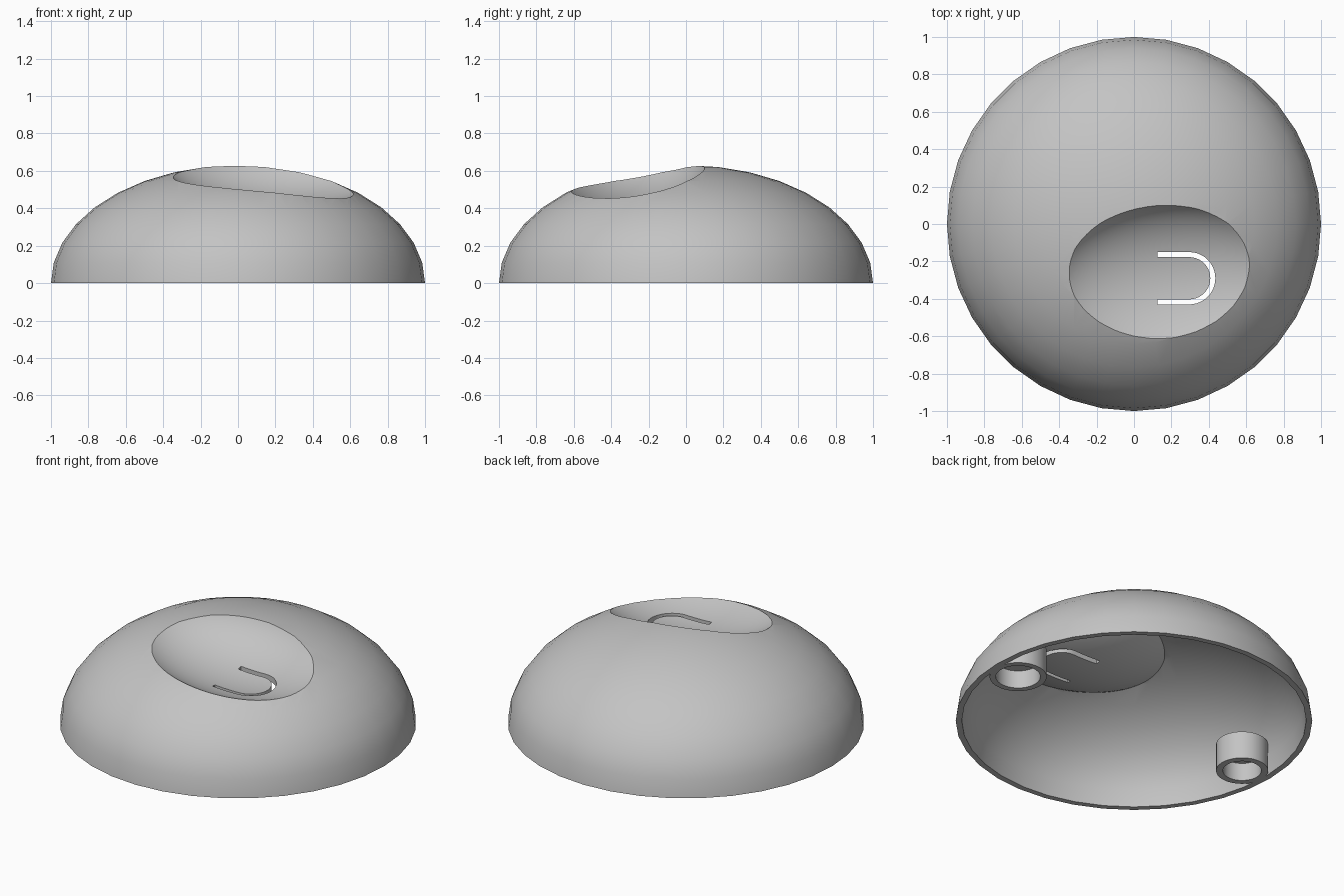
import bpy, bmesh
from math import pi, sin, cos, radians
from mathutils import Matrix, Vector

if "Cube" in bpy.data.objects:
    bpy.data.objects.remove(bpy.data.objects["Cube"], do_unlink=True)

WALL = 0.034
HEIGHT = 0.63

grey = bpy.data.materials.new("light_grey")
grey.use_nodes = True
grey.diffuse_color = (0.55, 0.55, 0.55, 1)
grey.node_tree.nodes["Principled BSDF"].inputs["Base Color"].default_value = (0.55, 0.55, 0.55, 1)


def to_object(name, bm):
    bmesh.ops.recalc_face_normals(bm, faces=bm.faces)
    mesh = bpy.data.meshes.new(name)
    bm.to_mesh(mesh)
    bm.free()
    mesh.materials.append(grey)
    obj = bpy.data.objects.new(name, mesh)
    bpy.context.collection.objects.link(obj)
    return obj


def half_dome(name, radius, height, drop=0.0):
    """Closed upper half of an ellipsoid, with an optional skirt below z = 0."""
    bm = bmesh.new()
    bmesh.ops.create_uvsphere(bm, u_segments=36, v_segments=18, radius=1)
    bmesh.ops.delete(bm, geom=[v for v in bm.verts if v.co.z < -0.01], context='VERTS')
    bmesh.ops.scale(bm, vec=(radius, radius, height), verts=bm.verts)
    rim = [e for e in bm.edges if e.is_boundary]
    if drop:
        new = bmesh.ops.extrude_edge_only(bm, edges=rim)["geom"]
        bmesh.ops.translate(bm, vec=(0, 0, -drop),
                            verts=[g for g in new if isinstance(g, bmesh.types.BMVert)])
        rim = [e for e in bm.edges if e.is_boundary]
    bmesh.ops.contextual_create(bm, geom=rim)
    return to_object(name, bm)


def ellipsoid(name, centre, radii):
    bm = bmesh.new()
    matrix = Matrix.Translation(centre) @ Matrix.Diagonal((*radii, 1))
    bmesh.ops.create_uvsphere(bm, u_segments=72, v_segments=48, radius=1, matrix=matrix)
    return to_object(name, bm)


def cylinder(name, x, y, radius, low, high):
    bm = bmesh.new()
    bmesh.ops.create_cone(bm, cap_ends=True, segments=36, radius1=radius, radius2=radius,
                          depth=high - low, matrix=Matrix.Translation((x, y, (low + high) / 2)))
    return to_object(name, bm)


def u_prism(name, start_x, arc_x, mid_y, outer, inner, low, high):
    """Vertical prism with a U-shaped outline, open towards -x."""
    def side(radius):
        angles = [-pi / 2 + pi * i / 20 for i in range(21)]
        arc = [(arc_x + radius * cos(a), mid_y + radius * sin(a)) for a in angles]
        return [(start_x, mid_y - radius)] + arc + [(start_x, mid_y + radius)]
    bm = bmesh.new()
    rings = [[bm.verts.new((x, y, z)) for x, y in side(r)]
             for r, z in ((outer, low), (inner, low), (inner, high), (outer, high))]
    for a, b in zip(rings, rings[1:] + rings[:1]):
        for i in range(len(a) - 1):
            bm.faces.new((a[i], a[i + 1], b[i + 1], b[i]))
    for end in (0, -1):
        bm.faces.new([ring[end] for ring in rings])
    return to_object(name, bm)


def combine(obj, tool, operation='DIFFERENCE'):
    """Apply a boolean and remove the tool."""
    mod = obj.modifiers.new("cut", 'BOOLEAN')
    mod.object, mod.operation, mod.solver = tool, operation, 'EXACT'
    bpy.context.view_layer.update()
    graph = bpy.context.evaluated_depsgraph_get()
    mesh = bpy.data.meshes.new_from_object(obj.evaluated_get(graph))
    obj.modifiers.clear()
    obj.data = mesh
    bpy.data.objects.remove(tool, do_unlink=True)


def smooth(obj):
    bpy.ops.object.select_all(action='DESELECT')
    obj.select_set(True)
    bpy.context.view_layer.objects.active = obj
    bpy.ops.object.shade_smooth_by_angle(angle=radians(30))


# Hollow dome with a thumb dish of even wall thickness
dish_centre = Vector((0.24, -0.325, 0.733))
dish_radii = Vector((0.70, 0.46, 0.319))
shell = half_dome("dome_shell", 1.0, HEIGHT)
cavity = half_dome("cavity", 1 - WALL, HEIGHT - WALL, drop=0.1)
combine(cavity, ellipsoid("dish_underside", dish_centre, dish_radii + Vector((WALL,) * 3)))
combine(shell, cavity)
combine(shell, ellipsoid("dish", dish_centre, dish_radii))

# U-shaped slot that frees a tongue in the dish
combine(shell, u_prism("slot", 0.125, 0.295, -0.29, 0.14, 0.113, 0.3, 0.6))
smooth(shell)

# Round bosses with blind pockets, trimmed where they meet the wall
for name, x, radius, hole in (("left_boss", 0.815, 0.16, 0.125),
                              ("right_boss", -0.825, 0.146, 0.108)):
    boss = cylinder(name, x, -0.04, radius, 0.0, 0.17)
    combine(boss, cylinder("pocket", x, -0.04, hole, -0.1, 0.11))
    combine(boss, half_dome("trim", 0.98, HEIGHT - 0.015, drop=0.1), 'INTERSECT')
    smooth(boss)
